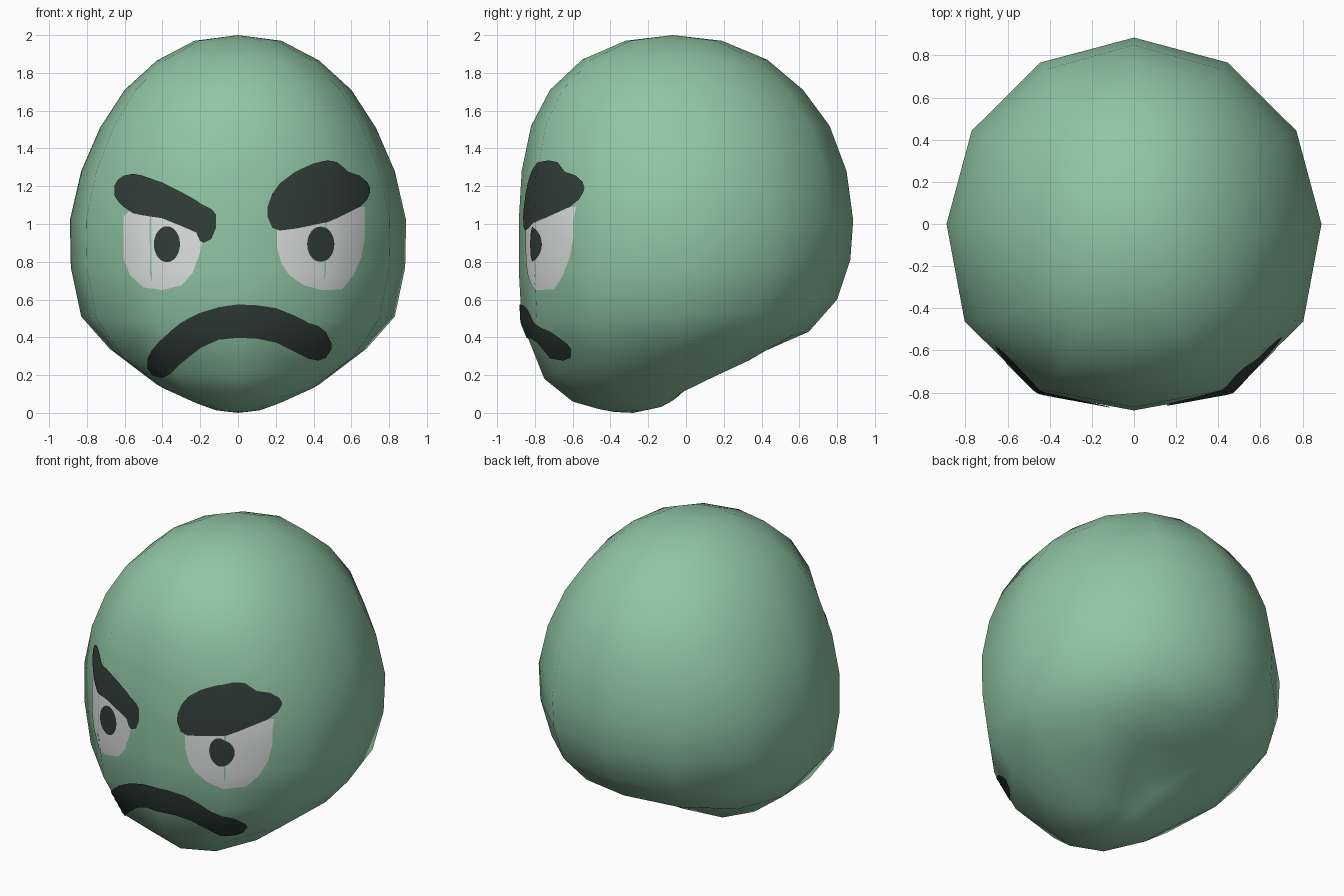
import bpy, bmesh, math
from mathutils import Vector
from mathutils.bvhtree import BVHTree

if "Cube" in bpy.data.objects:
    bpy.data.objects.remove(bpy.data.objects["Cube"])


def material(name, rgb):
    m = bpy.data.materials.new(name)
    m.diffuse_color = (*rgb, 1)
    m.use_nodes = True
    m.node_tree.nodes["Principled BSDF"].inputs["Base Color"].default_value = m.diffuse_color
    return m


GREEN = material("soft green", (0.28, 0.56, 0.37))
WHITE = material("eye white", (0.74, 0.76, 0.75))
DARK = material("dark green black", (0.030, 0.048, 0.040))


def add_object(name, bm, mat):
    me = bpy.data.meshes.new(name)
    bm.to_mesh(me)
    me.materials.append(mat)
    me.polygons.foreach_set("use_smooth", [True] * len(me.polygons))
    ob = bpy.data.objects.new(name, me)
    bpy.context.collection.objects.link(ob)
    return ob


# Head: 12-sided tilted rings, each (front y, front z, half width, side z, back y, back z)
SIDES = 12
RINGS = [
    (-.32, 1.97, .23, 1.97, .19, 1.97),
    (-.55, 1.87, .43, 1.865, .43, 1.87),
    (-.72, 1.71, .60, 1.71, .62, 1.71),
    (-.82, 1.52, .73, 1.51, .76, 1.52),
    (-.87, 1.28, .83, 1.28, .85, 1.28),
    (-.885, 1.02, .89, 1.02, .885, 1.02),
    (-.885, .75, .885, .77, .87, .81),
    (-.87, .48, .83, .51, .80, .60),
    (-.75, .18, .68, .34, .65, .43),
    (-.60, .06, .43, .15, .40, .32),
    (-.46, .02, .24, .06, .10, .22),
    (-.38, .005, .12, .015, -.05, .08),
]
bm = bmesh.new()
rows = []
for fy, fz, hw, sz, by, bz in RINGS:
    row = []
    for i in range(SIDES):
        t = 2 * math.pi * i / SIDES
        c, s = math.cos(t), math.sin(t)
        bulge = 1 + (0.05 * abs(math.sin(2 * t)) if c > 0 else 0)  # squarer face
        end_z = fz if c > 0 else bz
        row.append(bm.verts.new((hw * s * bulge,
                                 (fy + by) / 2 - (by - fy) / 2 * c * bulge,
                                 sz + (end_z - sz) * c * c)))
    rows.append(row)
crown = bm.verts.new((0, -.07, 2.0))
chin = bm.verts.new((0, -.28, 0))
for i in range(SIDES):
    j = (i + 1) % SIDES
    bm.faces.new((crown, rows[0][i], rows[0][j]))
    bm.faces.new((chin, rows[-1][j], rows[-1][i]))
    for a, b in zip(rows, rows[1:]):
        bm.faces.new((a[i], b[i], b[j], a[j]))
bmesh.ops.recalc_face_normals(bm, faces=bm.faces[:])
bmesh.ops.triangulate(bm, faces=bm.faces[:])
head = add_object("head", bm, GREEN)
surface = BVHTree.FromBMesh(bm)


# Face details: thin skins given as columns (x, low z, high z), laid onto the head
def skin(name, columns, mat, lift, per=4, high=14):
    cols = []
    for a, b in zip(columns, columns[1:]):
        cols += [[p + (q - p) * k / per for p, q in zip(a, b)] for k in range(per)]
    cols.append(columns[-1])
    sb = bmesh.new()
    grid = []
    for x, lo, hi in cols:
        line = []
        for k in range(high + 1):
            z = lo + (hi - lo) * k / high
            hit, normal, _, _ = surface.ray_cast(Vector((x, -3, z)), Vector((0, 1, 0)))
            line.append(sb.verts.new(hit + normal * lift))
        grid.append(line)
    for a, b in zip(grid, grid[1:]):
        for k in range(high):
            sb.faces.new((a[k], b[k], b[k + 1], a[k + 1]))
    ob = add_object(name, sb, mat)
    # take the smooth shading of the head
    mod = ob.modifiers.new("head shading", 'DATA_TRANSFER')
    mod.object = head
    mod.use_loop_data = True
    mod.data_types_loops = {'CUSTOM_NORMAL'}
    mod.loop_mapping = 'POLYINTERP_NEAREST'
    return ob


def ellipse(cx, cz, rx, rz, n=14):
    out = []
    for i in range(n + 1):
        t = math.pi * i / n
        h = max(rz * math.sin(t), 0.004)
        out.append((cx - rx * math.cos(t), cz - h, cz + h))
    return out


skin("left_eye", [(-.605, .82, 1.04), (-.57, .73, 1.07), (-.5, .665, 1.08),
                  (-.4, .65, 1.06), (-.3, .675, 1.02), (-.24, .74, .98),
                  (-.2, .85, .95), (-.19, .90, .93)], WHITE, .003)
skin("right_eye", [(.205, .88, .97), (.23, .79, .99), (.27, .73, 1.0), (.35, .675, 1.01),
                   (.45, .65, 1.03), (.55, .655, 1.06), (.61, .73, 1.08),
                   (.65, .82, 1.09), (.67, .93, 1.09)], WHITE, .003)
skin("left_pupil", ellipse(-.375, .893, .069, .095), DARK, .007, 2)
skin("right_pupil", ellipse(.435, .893, .07, .093), DARK, .007, 2)
skin("left_brow", [(-.65, 1.15, 1.20), (-.63, 1.12, 1.235), (-.6, 1.09, 1.255),
                   (-.55, 1.055, 1.265), (-.5, 1.045, 1.255), (-.4, 1.03, 1.22),
                   (-.3, .99, 1.17), (-.22, .955, 1.125), (-.2, .91, 1.11),
                   (-.18, .90, 1.10), (-.14, .92, 1.08), (-.115, .98, 1.05)], DARK, .007)
skin("right_brow", [(.155, 1.04, 1.09), (.18, .98, 1.16), (.22, .965, 1.215),
                    (.3, .975, 1.275), (.4, .995, 1.32), (.47, 1.01, 1.335),
                    (.52, 1.03, 1.325), (.58, 1.06, 1.275), (.64, 1.09, 1.255),
                    (.68, 1.13, 1.22), (.695, 1.17, 1.19)], DARK, .007)
skin("mouth", [(-.475, .24, .29), (-.45, .205, .335), (-.4, .19, .395), (-.35, .215, .44),
               (-.3, .265, .48), (-.2, .345, .53), (-.1, .39, .56), (0, .40, .575),
               (.1, .395, .57), (.2, .375, .555), (.3, .325, .515), (.37, .29, .48),
               (.42, .28, .465), (.46, .295, .43), (.49, .34, .37)], DARK, .007)
bm.free()
